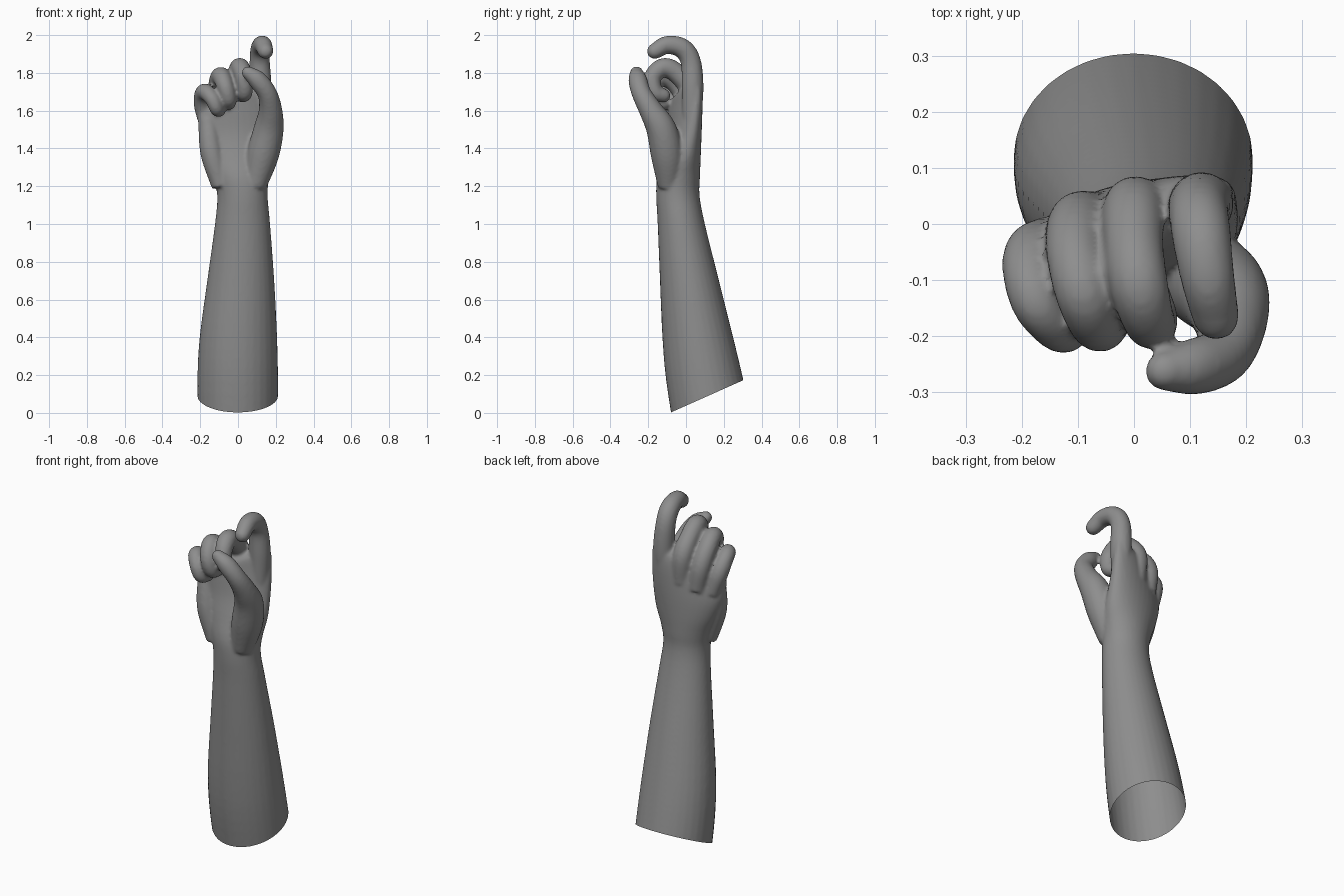
import bpy, bmesh
from math import cos, sin, pi, radians
from mathutils import Vector

cube = bpy.data.objects.get("Cube")
if cube:
    bpy.data.objects.remove(cube, do_unlink=True)

skin = bpy.data.materials.new("skin_grey")
skin.use_nodes = True
grey = (0.27, 0.27, 0.27, 1)
skin.diffuse_color = grey
skin.node_tree.nodes["Principled BSDF"].inputs["Base Color"].default_value = grey

bm = bmesh.new()


def spline(points, steps=6):
    """Catmull-Rom curve through points of any dimension."""
    pts = [Vector(p) for p in points]
    pts = [2 * pts[0] - pts[1]] + pts + [2 * pts[-1] - pts[-2]]
    out = []
    for a, b, c, d in zip(pts, pts[1:], pts[2:], pts[3:]):
        for i in range(steps):
            t = i / steps
            out.append(0.5 * (2 * b + (c - a) * t + (2 * a - 5 * b + 4 * c - d) * t * t
                              + (3 * b - a - 3 * c + d) * t ** 3))
    return out + [pts[-2]]


def loft(rings):
    """Closed skin over rings of points."""
    loops = [[bm.verts.new(p) for p in ring] for ring in rings]
    for a, b in zip(loops, loops[1:]):
        for i in range(len(a)):
            j = (i + 1) % len(a)
            bm.faces.new((a[i], a[j], b[j], b[i]))
    bm.faces.new(loops[0][::-1])
    bm.faces.new(loops[-1])


def limb(points, sides=20):
    """Round-ended tube; each point is x, y, z, radius."""
    path = spline(points)
    spots = [Vector(p[:3]) for p in path]
    radii = [p[3] for p in path]
    dirs = [(spots[min(i + 1, len(spots) - 1)] - spots[max(i - 1, 0)]).normalized()
            for i in range(len(spots))]
    tip, r, d = spots[-1], radii[-1], dirs[-1]
    for deg in (25, 50, 70, 85):
        a = radians(deg)
        spots.append(tip + d * r * sin(a))
        radii.append(r * cos(a))
        dirs.append(d)
    rings = []
    side = Vector((1, 0, 0))
    for p, r, d in zip(spots, radii, dirs):
        side = (side - d * side.dot(d)).normalized()
        up = d.cross(side)
        rings.append([p + r * (side * cos(2 * pi * k / sides) + up * sin(2 * pi * k / sides))
                      for k in range(sides)])
    loft(rings)


def trunk(sections, sides=32):
    """Oval sections: z, left, right, front, back, sideways tilt of y, slope of z."""
    rings = []
    for z, x0, x1, y0, y1, tilt, slope in spline(sections, 4):
        ring = []
        for k in range(sides):
            a = 2 * pi * k / sides
            x = (x0 + x1) / 2 + (x1 - x0) / 2 * cos(a)
            y = (y0 + y1) / 2 + (y1 - y0) / 2 * sin(a)
            ring.append((x, y + tilt * (x - 0.08), z + slope * x))
        rings.append(ring)
    loft(rings)


# Forearm, wrist and palm
trunk([(-0.12, -.21, .21, -.06, .37, 0, 0), (.17, -.215, .212, -.105, .305, 0, 0),
       (.4, -.203, .207, -.125, .25, 0, 0), (.7, -.163, .192, -.138, .175, 0, 0),
       (1.0, -.122, .17, -.15, .1, 0, 0), (1.15, -.11, .157, -.158, .072, 0, 0),
       (1.25, -.13, .165, -.15, .077, .05, 0), (1.36, -.172, .185, -.115, .085, .12, 0),
       (1.48, -.205, .185, -.075, .093, .22, .08), (1.6, -.212, .18, -.05, .095, .32, .25),
       (1.67, -.2, .172, -.035, .085, .36, .35), (1.7, -.17, .15, -.01, .06, .36, .35)])

# Heel of the palm and thumb
limb([(-.09, -.08, 1.2, .05), (-.14, -.08, 1.38, .06), (-.16, -.06, 1.55, .05)])
limb([(.09, -.09, 1.2, .06), (.13, -.1, 1.36, .085), (.162, -.13, 1.5, .08),
      (.172, -.185, 1.6, .063), (.155, -.235, 1.69, .052), (.105, -.255, 1.76, .05),
      (.055, -.262, 1.8, .036)])

# Fingers
index = [(.12, .03, 1.55, .05), (.12, .035, 1.72, .058), (.115, .025, 1.86, .054),
         (.12, -.02, 1.93, .053), (.132, -.1, 1.948, .048), (.146, -.165, 1.915, .042)]
middle = [(.01, .03, 1.55, .05), (.0, .025, 1.7, .056), (.0, -.04, 1.79, .053),
          (.01, -.115, 1.828, .052), (.028, -.175, 1.78, .046), (.035, -.165, 1.7, .043),
          (.025, -.12, 1.68, .038)]
ring_finger = [(-.08, .01, 1.52, .05), (-.1, .0, 1.65, .054), (-.105, -.05, 1.74, .052),
               (-.09, -.125, 1.782, .05), (-.068, -.18, 1.73, .045), (-.05, -.175, 1.66, .042),
               (-.05, -.12, 1.64, .038)]
little = [(-.15, -.03, 1.5, .045), (-.18, -.05, 1.61, .05), (-.188, -.09, 1.675, .046),
          (-.172, -.145, 1.7, .044), (-.135, -.188, 1.66, .04), (-.113, -.185, 1.61, .037),
          (-.1, -.14, 1.6, .034)]
for finger in (index, middle, ring_finger, little):
    limb(finger)

# Fuse the parts into one smooth skin
bmesh.ops.recalc_face_normals(bm, faces=bm.faces)
mesh = bpy.data.meshes.new("arm_and_hand")
bm.to_mesh(mesh)
bm.free()
arm = bpy.data.objects.new("arm_and_hand", mesh)
bpy.context.collection.objects.link(arm)
remesh = arm.modifiers.new("fuse", "REMESH")
remesh.mode = "VOXEL"
remesh.voxel_size = 0.009
soften = arm.modifiers.new("soften", "SMOOTH")
soften.factor = 0.5
soften.iterations = 6
bpy.context.view_layer.update()
fused = bpy.data.meshes.new_from_object(arm.evaluated_get(bpy.context.evaluated_depsgraph_get()))
arm.modifiers.clear()
arm.data = fused

# Slanted open end of the forearm
bm = bmesh.new()
bm.from_mesh(fused)
bmesh.ops.bisect_plane(bm, geom=bm.verts[:] + bm.edges[:] + bm.faces[:],
                       plane_co=(0, -.085, 0), plane_no=(0, .41, -.92), clear_outer=True)
for face in bm.faces:
    face.smooth = True
    face.material_index = 0
bm.to_mesh(fused)
bm.free()
fused.materials.clear()
fused.materials.append(skin)
